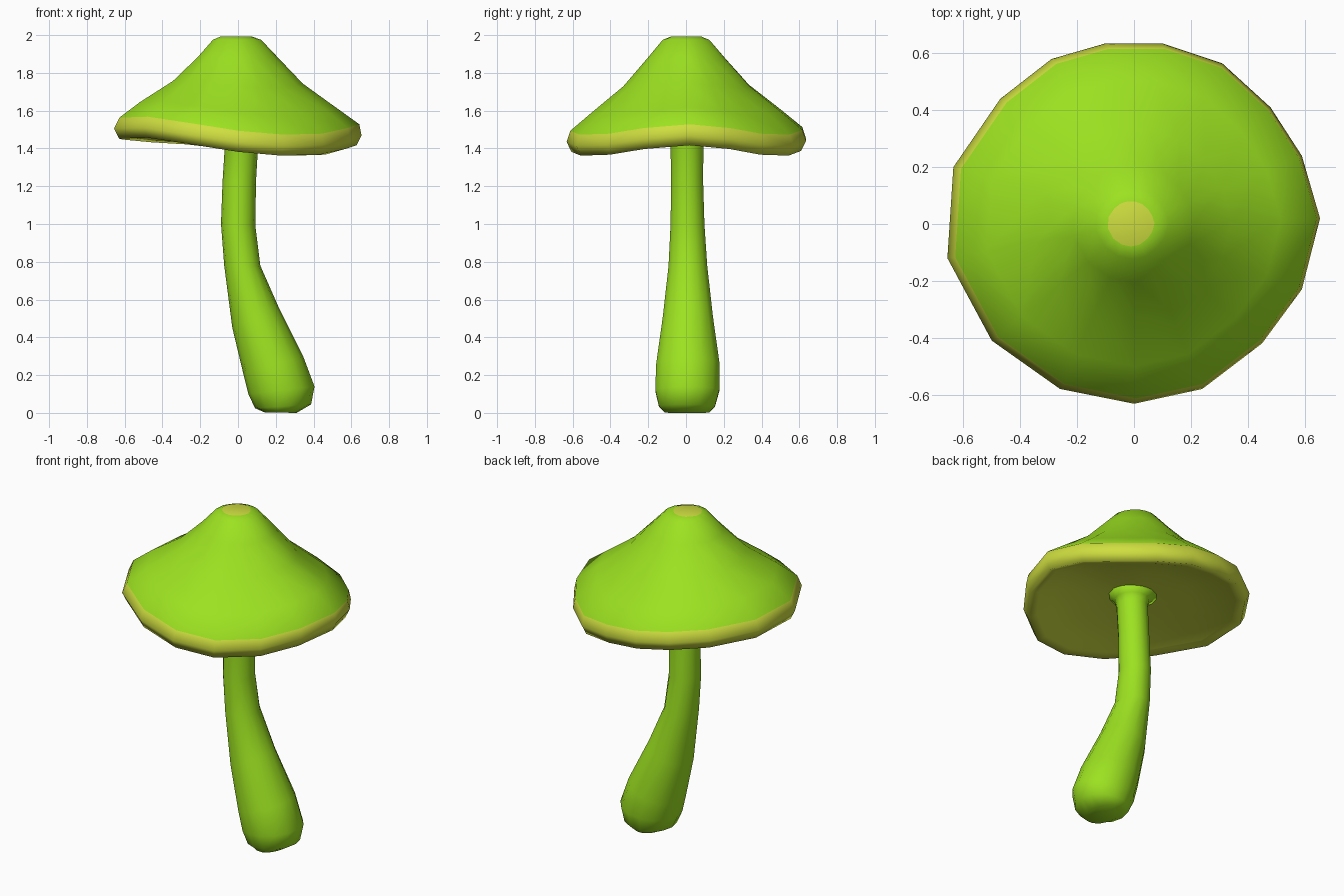
import bpy, bmesh, math

if "Cube" in bpy.data.objects:
    bpy.data.objects.remove(bpy.data.objects["Cube"])


def material(name, rgb):
    m = bpy.data.materials.new(name)
    m.diffuse_color = (*rgb, 1)
    m.use_nodes = True
    m.node_tree.nodes["Principled BSDF"].inputs["Base Color"].default_value = m.diffuse_color
    return m


green = material("lime_green", (0.335, 0.76, 0.015))
yellow = material("mustard_yellow", (0.62, 0.73, 0.05))


def loft(name, rings, band_mats, start_mat, end_mat):
    """Skin a list of equal-length rings, closing both ends."""
    bm = bmesh.new()
    loops = [[bm.verts.new(p) for p in ring] for ring in rings]
    n = len(loops[0])
    for a, b, mat in zip(loops, loops[1:], band_mats):
        for i in range(n):
            j = (i + 1) % n
            bm.faces.new((a[i], a[j], b[j], b[i])).material_index = mat
    bm.faces.new(loops[0]).material_index = start_mat
    bm.faces.new(loops[-1]).material_index = end_mat
    bmesh.ops.recalc_face_normals(bm, faces=bm.faces)
    for f in bm.faces:
        f.smooth = True
    mesh = bpy.data.meshes.new(name)
    bm.to_mesh(mesh)
    bm.free()
    mesh.materials.append(green)
    mesh.materials.append(yellow)
    ob = bpy.data.objects.new(name, mesh)
    bpy.context.collection.objects.link(ob)
    return ob


# Wavy cap rim, anticlockwise from the right: x, y, z
rim = [(.654, .02, 1.47), (.59, .24, 1.45), (.48, .41, 1.42), (.31, .565, 1.415),
       (.1, .635, 1.44), (-.1, .635, 1.455), (-.29, .58, 1.475), (-.47, .44, 1.485),
       (-.635, .2, 1.50), (-.656, -.12, 1.505), (-.5, -.41, 1.51), (-.26, -.58, 1.475),
       (0, -.632, 1.435), (.24, -.58, 1.415), (.45, -.42, 1.42), (.59, -.23, 1.45)]

# Cap profile: share of rim radius, height, share of rim waviness, x shift
profile = [(.125, 1.993, 0, -.01), (.195, 1.975, 0, -.005), (.325, 1.878, .1, 0),
           (.525, 1.735, .4, 0), (.79, 1.602, .8, 0), (.97, 1.508, 1, .008),
           (1, 1.45, 1, 0), (.96, 1.397, 1, 0), (.88, 1.41, 1, 0),
           (.75, 1.438, .8, 0), (.5, 1.467, .4, 0), (.17, 1.483, 0, 0)]
cap_rings = [[(s * x + dx, s * y, h + w * (z - 1.45)) for x, y, z in rim]
             for s, h, w, dx in profile]
# Green top, mustard tip, lip and shallow hollow underside
cap_mats = [0 if i < 5 else 1 for i in range(len(profile) - 1)]
loft("cap", cap_rings, cap_mats, 1, 1)

# Bent stem sections: left x, left z, right x, right z, y half-width, y centre
sections = [(.14, .003, .31, 0, .12, .005), (.09, .025, .387, .045, .152, .005),
            (.055, .1, .405, .14, .174, .007), (.03, .2, .345, .3, .172, .01),
            (-.03, .45, .215, .56, .135, .01), (-.073, .78, .118, .78, .105, .01),
            (-.09, 1.0, .092, .99, .092, .008), (-.082, 1.22, .095, 1.22, .087, .006),
            (-.07, 1.41, .106, 1.41, .089, .005), (-.08, 1.452, .115, 1.452, .098, .003),
            (-.15, 1.498, .17, 1.498, .15, 0)]


def section_ring(xl, zl, xr, zr, ry, yc, n=14):
    ring = []
    for k in range(n):
        a = math.tau * k / n
        t = (1 + math.cos(a)) / 2
        ring.append((xl + t * (xr - xl), yc + ry * math.sin(a), zl + t * (zr - zl)))
    return ring


# Stem flares out where it meets the cap
loft("stem", [section_ring(*s) for s in sections], [0] * (len(sections) - 1), 0, 0)
